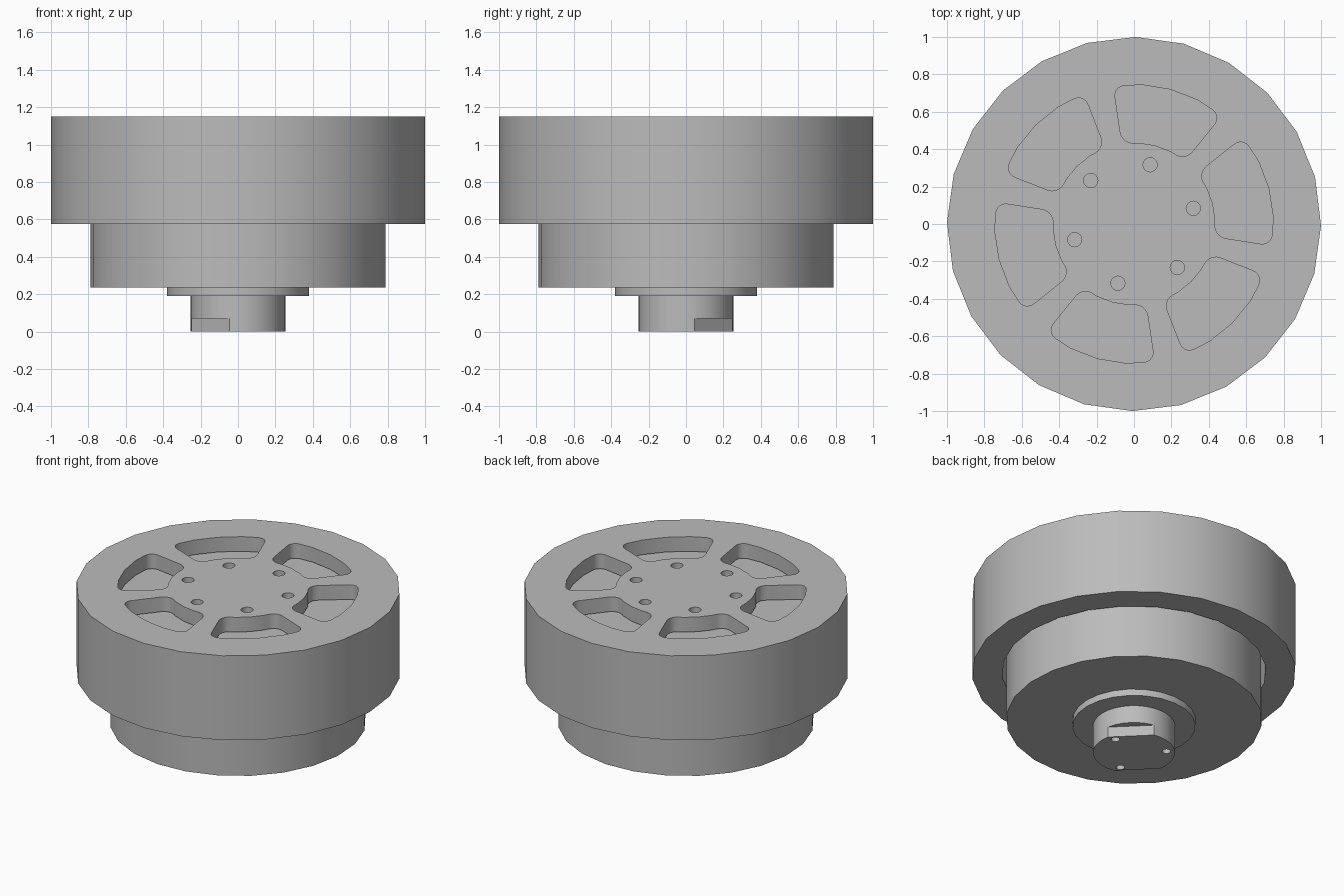
import bpy, bmesh, math

cube = bpy.data.objects.get("Cube")
if cube:
    bpy.data.objects.remove(cube, do_unlink=True)

metal = bpy.data.materials.new("grey_metal")
metal.use_nodes = True
GREY = (0.5, 0.5, 0.5, 1)
metal.diffuse_color = GREY
metal.node_tree.nodes["Principled BSDF"].inputs["Base Color"].default_value = GREY


def polar(r, deg):
    a = math.radians(deg)
    return r * math.cos(a), r * math.sin(a)


def finish(name, bm):
    bmesh.ops.recalc_face_normals(bm, faces=bm.faces)
    mesh = bpy.data.meshes.new(name)
    bm.to_mesh(mesh)
    bm.free()
    mesh.materials.append(metal)
    ob = bpy.data.objects.new(name, mesh)
    bpy.context.collection.objects.link(ob)
    return ob


def prism(name, outline, z0, z1, fillet=0, corners=()):
    """Extrude a flat outline, optionally rounding some corners."""
    bm = bmesh.new()
    verts = [bm.verts.new((x, y, z0)) for x, y in outline]
    bm.faces.new(verts)
    if fillet:
        bmesh.ops.bevel(bm, geom=[verts[i] for i in corners], offset=fillet,
                        segments=5, profile=0.5, affect='VERTICES')
    out = bmesh.ops.extrude_face_region(bm, geom=bm.faces[:])
    top = [v for v in out["geom"] if isinstance(v, bmesh.types.BMVert)]
    bmesh.ops.translate(bm, verts=top, vec=(0, 0, z1 - z0))
    return finish(name, bm)


def disc(name, r, z0, z1, sides=24, phase=0, centre=(0, 0)):
    ring = [polar(r, phase + 360 * i / sides) for i in range(sides)]
    return prism(name, [(x + centre[0], y + centre[1]) for x, y in ring], z0, z1)


def activate(ob):
    bpy.ops.object.select_all(action='DESELECT')
    ob.select_set(True)
    bpy.context.view_layer.objects.active = ob


def cut(ob, cutters):
    activate(ob)
    for c in cutters:
        c.hide_render = True
        mod = ob.modifiers.new("cut", 'BOOLEAN')
        mod.operation, mod.solver, mod.object = 'DIFFERENCE', 'EXACT', c
        bpy.ops.object.modifier_apply(modifier=mod.name)
        bpy.data.objects.remove(c, do_unlink=True)


# Rotor bell: hollow drum, open below, with six windows and six bolt holes
TOP, PLATE = 1.15, 1.05
bell = disc("rotor_bell", 1.0, 0.575, TOP, phase=-0.5)
cutters = [disc("cavity", 0.815, 0.4, PLATE, phase=-0.5)]
STEPS, HALF = 4, 23.7
for k in range(6):
    mid = 14.8 + 60 * k
    sweep = [mid - HALF + 2 * HALF * i / STEPS for i in range(STEPS + 1)]
    outline = [polar(0.745, a) for a in sweep] + [polar(0.435, a) for a in reversed(sweep)]
    cutters.append(prism("window", outline, 1.0, 1.3, 0.06,
                         (0, STEPS, STEPS + 1, 2 * STEPS + 1)))
    cutters.append(disc("bolt_hole", 0.038, 1.0, 1.3, 16, centre=polar(0.328, mid)))
cut(bell, cutters)

# Stator drum inside the bell, with a stepped flange below it
stator = disc("stator_drum", 0.79, 0.235, PLATE - 0.01, phase=-4)
flange = disc("flange", 0.38, 0.19, 0.24)

# Hub with two diagonal wrench flats and three blind holes
hub = disc("hub", 0.253, 0, 0.2, 32)
cutters = []
for deg in (45, 225):
    edge = [(0.208, -0.4), (0.5, -0.4), (0.5, 0.4), (0.208, 0.4)]
    c, s = polar(1, deg)
    cutters.append(prism("flat", [(x * c - y * s, x * s + y * c) for x, y in edge],
                         -0.1, 0.07))
for deg in (15, 135, 255):
    cutters.append(disc("screw_hole", 0.027, -0.1, 0.1, 12, centre=polar(0.2, deg)))
cut(hub, cutters)

for ob in (bell, stator, flange, hub):
    activate(ob)
    bpy.ops.object.shade_smooth_by_angle(angle=math.radians(30))
bpy.ops.object.select_all(action='DESELECT')
